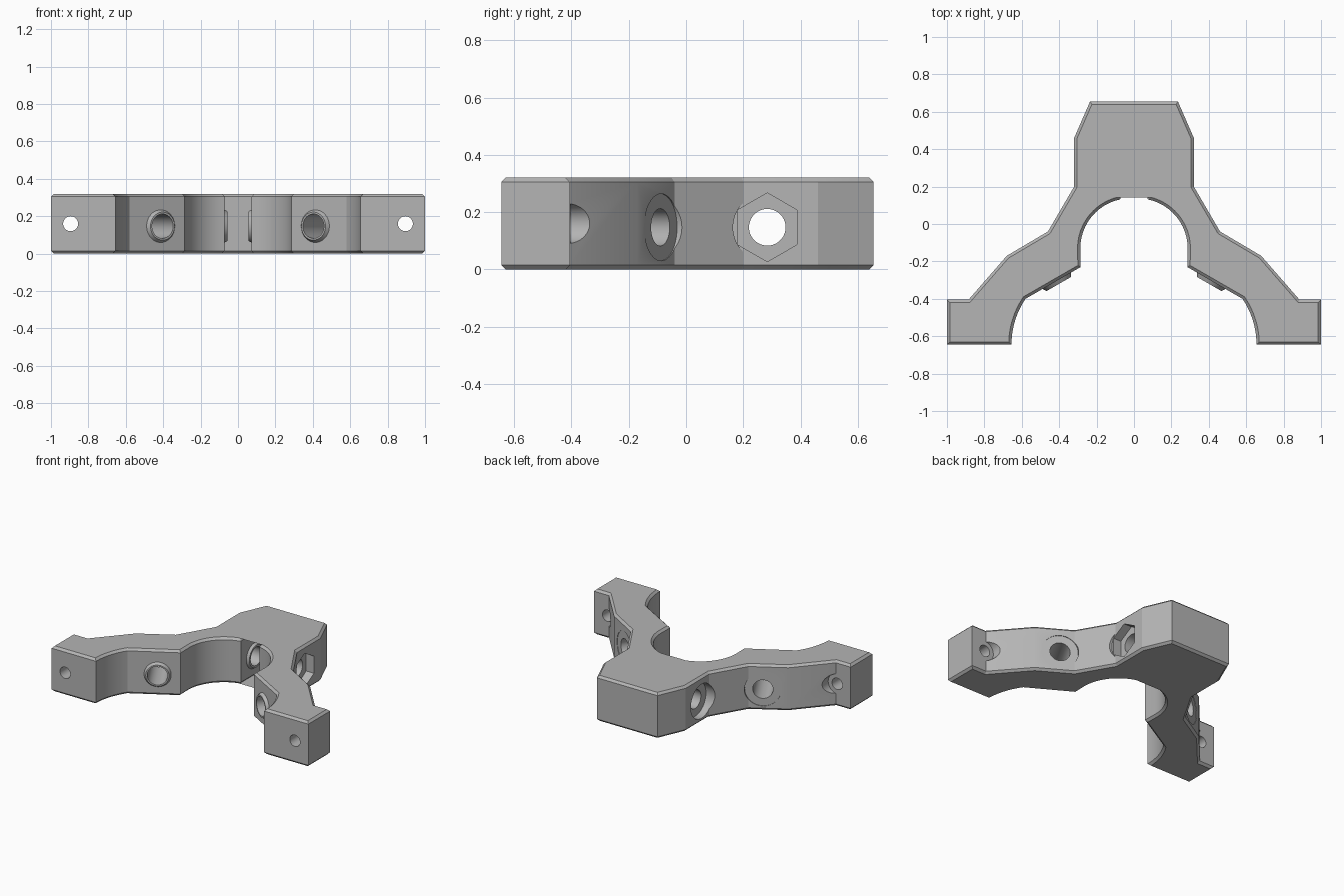
import bpy, bmesh
from math import cos, sin, radians
from mathutils import Vector, Matrix

HEIGHT, CHAMFER = 0.32, 0.015

cube = bpy.data.objects.get("Cube")
if cube:
    bpy.data.objects.remove(cube, do_unlink=True)

grey = bpy.data.materials.new("mid grey")
grey.use_nodes = True
GREY = (0.46, 0.46, 0.46, 1)
grey.diffuse_color = GREY
grey.node_tree.nodes["Principled BSDF"].inputs["Base Color"].default_value = GREY


def make_object(name, bm):
    bmesh.ops.recalc_face_normals(bm, faces=bm.faces)
    mesh = bpy.data.meshes.new(name)
    bm.to_mesh(mesh)
    bm.free()
    mesh.materials.append(grey)
    obj = bpy.data.objects.new(name, mesh)
    bpy.context.collection.objects.link(obj)
    return obj


def rod(name, start, direction, length, r1, r2=None, sides=40):
    """Round or polygonal rod that runs from start along direction."""
    direction = Vector(direction).normalized()
    centre = Vector(start) + direction * length / 2
    bm = bmesh.new()
    bmesh.ops.create_cone(
        bm, cap_ends=True, segments=sides, radius1=r1, radius2=r2 or r1, depth=length,
        matrix=Matrix.Translation(centre) @ direction.to_track_quat('Z', 'Y').to_matrix().to_4x4())
    return make_object(name, bm)


def arc(cx, cy, r, a0, a1, steps=12):
    angles = [radians(a0 + (a1 - a0) * i / steps) for i in range(steps + 1)]
    return [(cx + r * cos(a), cy + r * sin(a)) for a in angles]


def combine(tool, operation):
    mod = bracket.modifiers.new(tool.name, 'BOOLEAN')
    mod.operation, mod.object, mod.solver = operation, tool, 'EXACT'
    bpy.context.view_layer.objects.active = bracket
    bpy.ops.object.modifier_apply(modifier=mod.name)
    bpy.data.objects.remove(tool, do_unlink=True)


# Bracket body: half outline, mirrored, extruded and chamfered top and bottom
half = [(0.235, 0.655), (0.32, 0.46), (0.32, 0.20), (0.46, -0.04), (0.68, -0.17),
        (0.885, -0.405), (1, -0.405), (1, -0.645)]
half += arc(0.217, -0.645, 0.438, 0, 34)
half += [(0.285, -0.23)]
half += arc(0.02, -0.13, 0.267, 0, 78)
half += [(0.072, 0.135), (0.072, 0.485)]
outline = half + [(-x, y) for x, y in reversed(half)]
bm = bmesh.new()
base = bm.faces.new([bm.verts.new((x, y, 0)) for x, y in outline])
top = bmesh.ops.extrude_face_region(bm, geom=[base], use_keep_orig=True)
bmesh.ops.translate(bm, vec=(0, 0, HEIGHT),
                    verts=[v for v in top["geom"] if isinstance(v, bmesh.types.BMVert)])
bmesh.ops.recalc_face_normals(bm, faces=bm.faces)
rims = [e for e in bm.edges if abs(e.verts[0].co.z - e.verts[1].co.z) < 0.001]
bmesh.ops.bevel(bm, geom=rims, offset=CHAMFER, segments=1, affect='EDGES')
bracket = make_object("bracket", bm)

Z_BOLT, Z_END, Y_SLOT = 0.147, 0.16, 0.284
for s in (1, -1):
    # Raised tapered rings around the angled and the slot holes
    out = Vector((s * 0.5, 0.866, 0))
    inner = Vector((s * 0.413, -0.304, Z_BOLT))
    outer = inner + out * 0.2465
    combine(rod("angled_boss", inner + out * 0.03, -out, 0.05, 0.105, 0.075), 'UNION')
    combine(rod("slot_boss", (s * 0.10, Y_SLOT, Z_BOLT), (-s, 0, 0), 0.045, 0.105, 0.078), 'UNION')
    # Angled hole with clearance for its screw head
    combine(rod("angled_hole", inner - out * 0.06, out, 0.4, 0.065), 'DIFFERENCE')
    combine(rod("angled_clearance", outer + out * 0.001, out, 0.15, 0.117), 'DIFFERENCE')
    # Mounting hole at the foot with clearance behind it
    combine(rod("foot_hole", (s * 0.895, -0.75, Z_END), (0, 1, 0), 0.4, 0.04), 'DIFFERENCE')
    combine(rod("foot_clearance", (s * 0.895, -0.404, Z_END), (0, 1, 0), 0.3, 0.07), 'DIFFERENCE')

# Cross hole through both slot walls, hex nut pocket left, round head pocket right
combine(rod("cross_hole", (-0.5, Y_SLOT, Z_BOLT), (1, 0, 0), 1, 0.064), 'DIFFERENCE')
combine(rod("nut_pocket", (0.26, Y_SLOT, Z_BOLT), (1, 0, 0), 0.1, 0.12, sides=6), 'DIFFERENCE')
combine(rod("nut_clearance", (0.321, Y_SLOT, Z_BOLT), (1, 0, 0), 0.2, 0.12), 'DIFFERENCE')
combine(rod("head_pocket", (-0.27, Y_SLOT, Z_BOLT), (-1, 0, 0), 0.25, 0.12), 'DIFFERENCE')

bpy.ops.object.select_all(action='DESELECT')
bracket.select_set(True)
bpy.context.view_layer.objects.active = bracket
bpy.ops.object.shade_smooth_by_angle(angle=radians(20))
